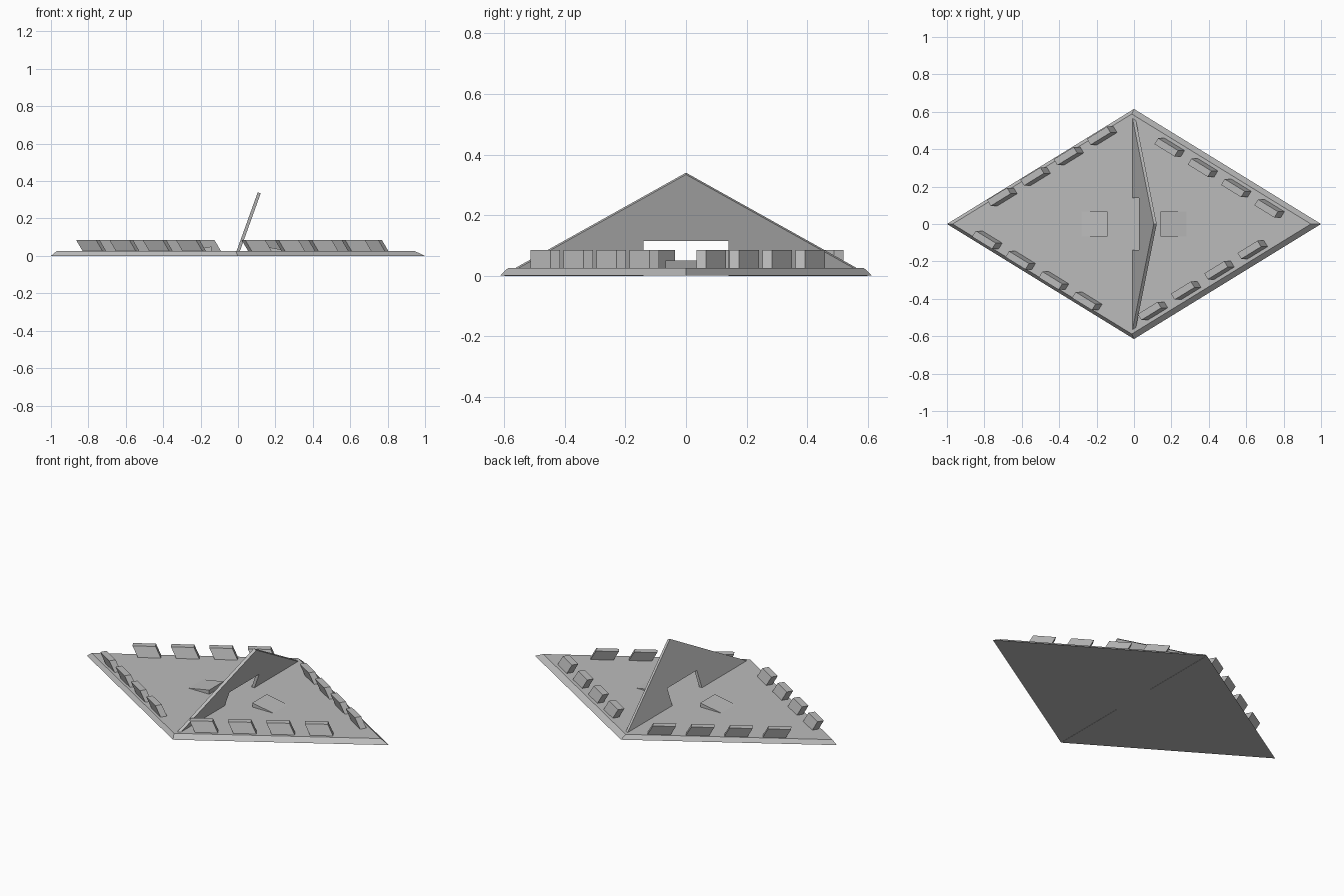
import bpy
from mathutils import Vector

cube = bpy.data.objects.get("Cube")
if cube:
    bpy.data.objects.remove(cube, do_unlink=True)

grey = bpy.data.materials.new("stone grey")
grey.use_nodes = True
colour = (0.5, 0.5, 0.5, 1)
grey.diffuse_color = colour
grey.node_tree.nodes["Principled BSDF"].inputs["Base Color"].default_value = colour


def loft(name, bottom, top):
    """Solid between two matching outlines, both counter-clockwise from outside the top."""
    n = len(bottom)
    faces = [tuple(reversed(range(n))), tuple(range(n, 2 * n))]
    faces += [(i, (i + 1) % n, n + (i + 1) % n, n + i) for i in range(n)]
    mesh = bpy.data.meshes.new(name)
    mesh.from_pydata([tuple(p) for p in list(bottom) + list(top)], [], faces)
    mesh.materials.append(grey)
    obj = bpy.data.objects.new(name, mesh)
    bpy.context.collection.objects.link(obj)
    return obj


def diamond(rx, ry, z, cx=0):
    return [Vector((cx + rx, 0, z)), Vector((cx, ry, z)),
            Vector((cx - rx, 0, z)), Vector((cx, -ry, z))]


# Diamond base plate with a sloping rim
FLOOR = 0.025
loft("base_plate", diamond(1, 0.615, 0), diamond(0.958, 0.588, FLOOR, -0.012))

# Leaning triangular wall with a doorway cut out of its lower edge
outline = [(-0.6, 0.005), (-0.14, 0.005), (-0.14, 0.12), (0.14, 0.12),
           (0.14, 0.005), (0.6, 0.005), (0, 0.34)]
lean = 0.36
back = [Vector((-0.017 + lean * z, y, z)) for y, z in outline]
thickness = Vector((0.016, 0, -0.006))
loft("leaning_wall", back, [p + thickness for p in back])

# Rows of slanted blocks along the four rims: start, then step to the next block
LENGTH, WIDTH, TOP = 0.125, 0.037, 0.085
SLANT = Vector((-0.035, 0, TOP - FLOOR))
rows = {
    "back_right": ((-0.705, 0.145), 1),
    "front_right": ((-0.785, -0.085), -1),
    "front_left": ((0.1, -0.465), 1),
    "back_left": ((0.19, 0.41), -1),
}
for side, ((x, y), sign) in rows.items():
    along = Vector((1, sign * 0.615, 0)).normalized()
    across = Vector((-along.y, along.x, 0))
    for i in range(4):
        centre = Vector((x + 0.178 * i, y + sign * 0.109 * i, FLOOR))
        centre.x -= SLANT.x / 2
        foot = [centre + along * a * LENGTH / 2 + across * b * WIDTH / 2
                for a, b in ((1, 1), (-1, 1), (-1, -1), (1, -1))]
        loft(f"{side}_block_{i + 1}", foot, [p + SLANT for p in foot])

# Pair of small ramps that rise toward the doorway
for side, s in (("left", 1), ("right", -1)):
    near = [Vector((s * x, -0.068 * s, z)) for x, z in
            ((0.143, 0.02), (0.143, 0.05), (0.28, FLOOR), (0.28, 0.02))]
    far = [Vector((p.x, -p.y, p.z)) for p in near]
    loft(f"{side}_ramp", far, near)

# Make every face point outward
import bmesh
for obj in bpy.context.collection.objects:
    if obj.type == "MESH" and grey.name in obj.data.materials:
        bm = bmesh.new()
        bm.from_mesh(obj.data)
        bmesh.ops.recalc_face_normals(bm, faces=bm.faces)
        bm.to_mesh(obj.data)
        bm.free()
